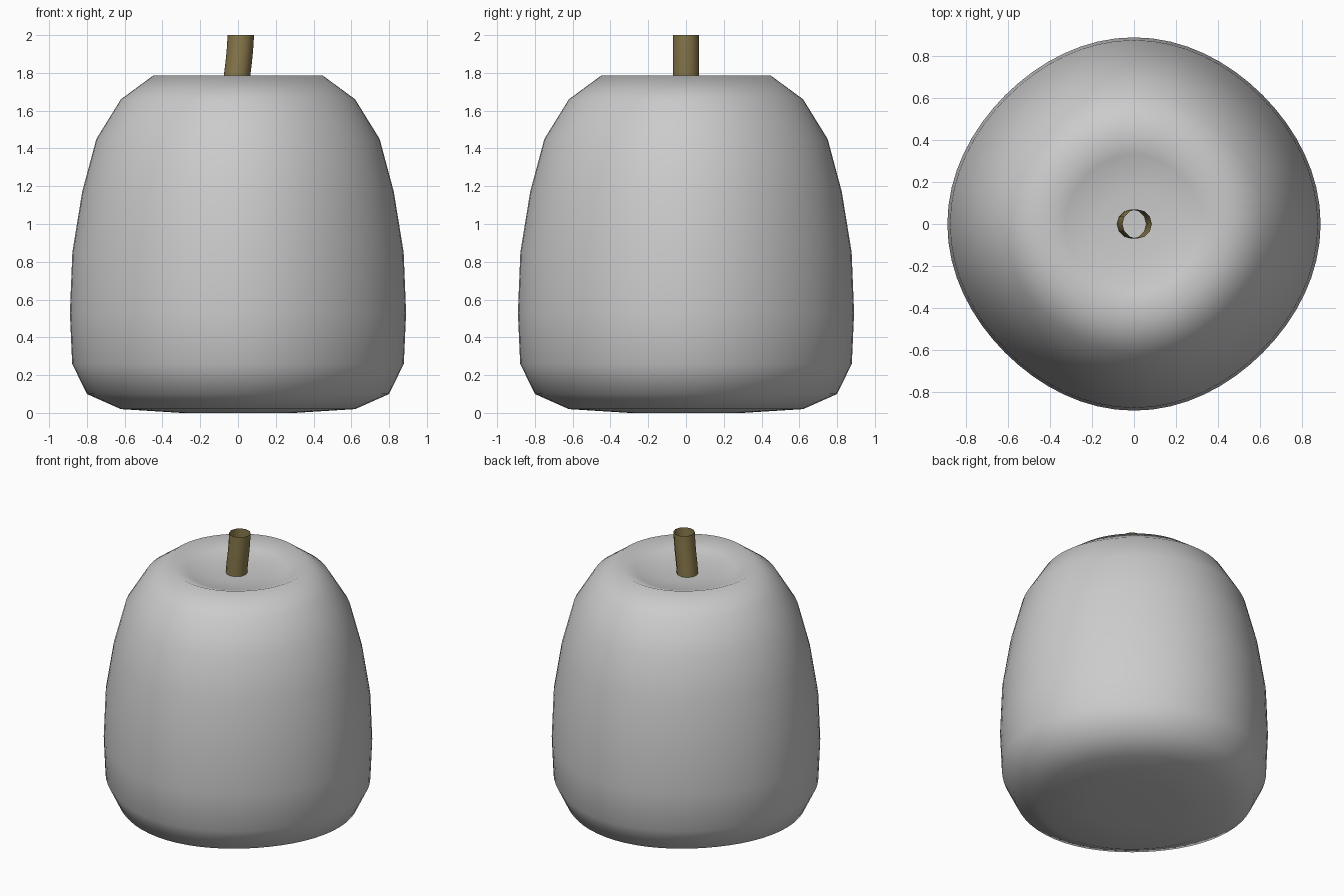
import bpy, bmesh, math

if "Cube" in bpy.data.objects:
    bpy.data.objects.remove(bpy.data.objects["Cube"])


def material(name, rgb):
    m = bpy.data.materials.new(name)
    m.diffuse_color = (*rgb, 1)
    m.use_nodes = True
    m.node_tree.nodes["Principled BSDF"].inputs["Base Color"].default_value = m.diffuse_color
    return m


def finish(name, bm, mat, angle):
    bmesh.ops.recalc_face_normals(bm, faces=bm.faces)
    mesh = bpy.data.meshes.new(name)
    bm.to_mesh(mesh)
    bm.free()
    mesh.materials.append(mat)
    ob = bpy.data.objects.new(name, mesh)
    bpy.context.collection.objects.link(ob)
    bpy.ops.object.select_all(action='DESELECT')
    ob.select_set(True)
    bpy.context.view_layer.objects.active = ob
    bpy.ops.object.shade_smooth_by_angle(angle=math.radians(angle))


def bridge(bm, rings):
    for a, b in zip(rings, rings[1:]):
        n = len(a)
        for i in range(n):
            j = (i + 1) % n
            bm.faces.new((a[i], a[j], b[j], b[i]))


# Fruit body: coarse profile swept round a very slightly squared circle
PROFILE = [(0.30, 0.0), (0.62, 0.02), (0.80, 0.10), (0.878, 0.26), (0.89, 0.53),
           (0.877, 0.85), (0.825, 1.17), (0.75, 1.45), (0.62, 1.66), (0.45, 1.785),
           (0.33, 1.735), (0.17, 1.715)]
SIDES = 64
bm = bmesh.new()
rings = []
for r, z in PROFILE:
    ring = []
    for i in range(SIDES):
        t = math.tau * i / SIDES
        k = r * (1 - 0.012 * (1 - math.cos(4 * t)))
        ring.append(bm.verts.new((k * math.cos(t), k * math.sin(t), z)))
    rings.append(ring)
bridge(bm, rings)
for ring, z in ((rings[0], 0.0), (rings[-1], 1.71)):
    c = bm.verts.new((0, 0, z))
    for i in range(SIDES):
        bm.faces.new((ring[i], ring[(i + 1) % SIDES], c))
finish("fruit_body", bm, material("grey skin", (0.6, 0.6, 0.6)), 80)

# Stem: open tube leaning gently to the right
PATH = [(-0.012, 1.70), (-0.007, 1.77), (0.003, 1.85), (0.010, 1.92), (0.015, 2.0)]
bm = bmesh.new()
rings = [[bm.verts.new((x + 0.07 * math.cos(math.tau * i / 12),
                        0.07 * math.sin(math.tau * i / 12), z)) for i in range(12)]
         for x, z in PATH]
bridge(bm, rings)
finish("stem", bm, material("olive brown", (0.25, 0.19, 0.07)), 40)
